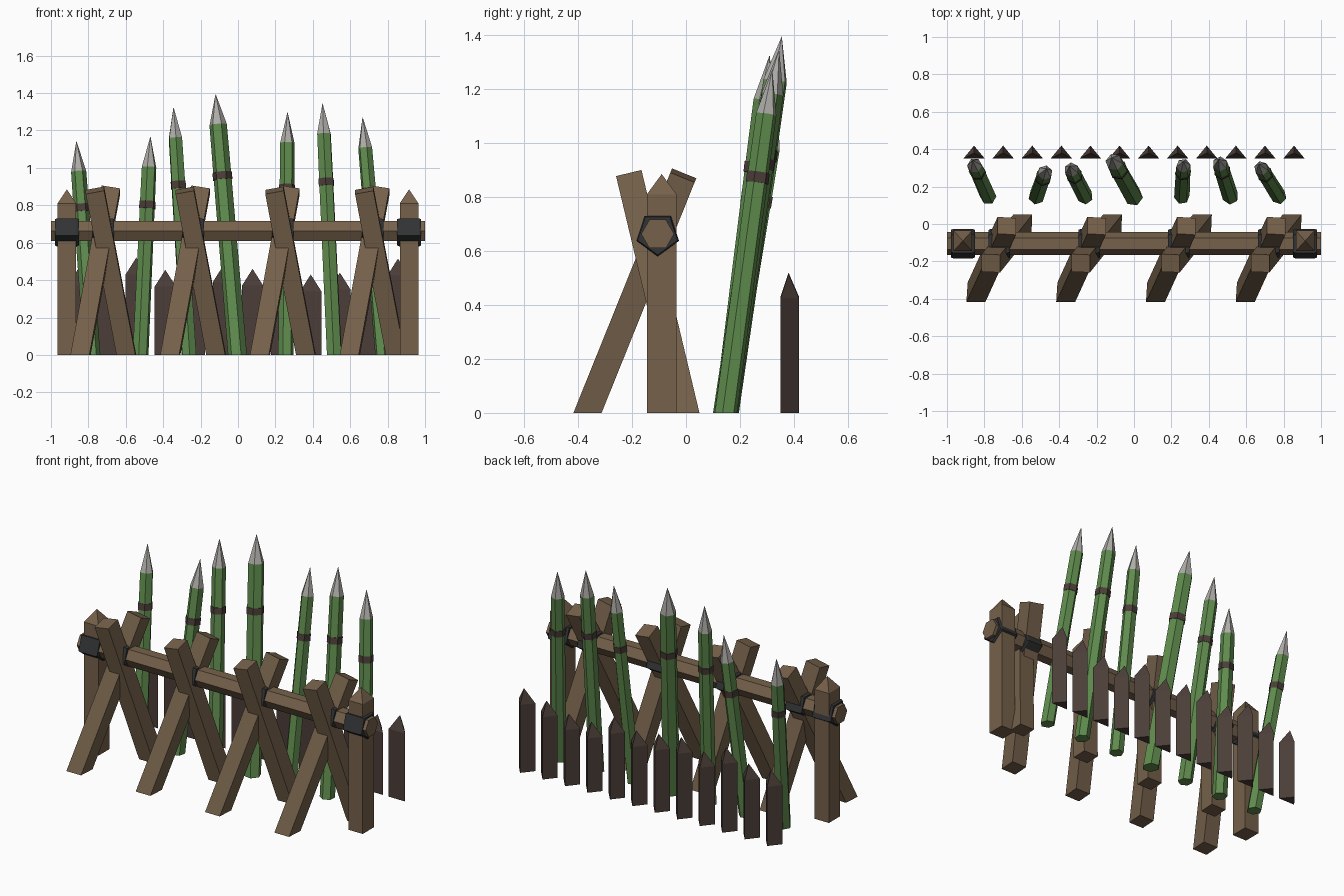
import bpy
import bmesh
from math import sin, cos, pi
from mathutils import Vector

if "Cube" in bpy.data.objects:
    bpy.data.objects.remove(bpy.data.objects["Cube"])


def material(name, rgb):
    m = bpy.data.materials.new(name)
    m.use_nodes = True
    m.diffuse_color = (*rgb, 1)
    m.node_tree.nodes["Principled BSDF"].inputs["Base Color"].default_value = (*rgb, 1)
    return m


WOOD = material("brown wood", (0.18, 0.12, 0.07))
GREEN = material("green bamboo", (0.115, 0.26, 0.075))
GREY = material("grey tip", (0.42, 0.41, 0.385))
IRON = material("black iron", (0.032, 0.033, 0.035))
DARK = material("dark wood", (0.07, 0.047, 0.04))


def loft(name, start, end, section, stations, grounded=False):
    """Sweep a section from start to end; stations are (distance, scale, material).
    A scale of zero closes the shape in a point."""
    start, end = Vector(start), Vector(end)
    d = (end - start).normalized()
    # cross axes kept square to the world as far as the lean allows
    ref = Vector((0, 1, 0)) if abs(d.x) > 0.9 else Vector((1, 0, 0))
    u = (ref - d * ref.dot(d)).normalized()
    v = d.cross(u)
    bm = bmesh.new()
    mats = list(dict.fromkeys(s[2] for s in stations))
    rings = []
    for i, (dist, scale, _) in enumerate(stations):
        centre = start + d * dist
        if scale == 0:
            rings.append([bm.verts.new(centre)])
            continue
        ring = []
        for a, b in section:
            off = (u * a + v * b) * scale
            if grounded and i == 0:          # foot cut level with the ground
                off -= d * (off.z / d.z)
            ring.append(bm.verts.new(centre + off))
        rings.append(ring)
    n = len(section)
    for lower, upper, station in zip(rings, rings[1:], stations):
        for i in range(n):
            j = (i + 1) % n
            corners = [lower[i], lower[j]]
            corners += [upper[0]] if len(upper) == 1 else [upper[j], upper[i]]
            bm.faces.new(corners).material_index = mats.index(station[2])
    bm.faces.new(rings[0][::-1]).material_index = mats.index(stations[0][2])
    if len(rings[-1]) > 1:
        bm.faces.new(rings[-1]).material_index = mats.index(stations[-1][2])
    bmesh.ops.recalc_face_normals(bm, faces=bm.faces)
    mesh = bpy.data.meshes.new(name)
    bm.to_mesh(mesh)
    bm.free()
    for m in mats:
        mesh.materials.append(m)
    ob = bpy.data.objects.new(name, mesh)
    bpy.context.collection.objects.link(ob)
    return ob


def ngon(n, r, turn=0.0):
    return [(r * cos(turn + 2 * pi * i / n), r * sin(turn + 2 * pi * i / n)) for i in range(n)]


def rect(w, h):
    return [(-w / 2, -h / 2), (w / 2, -h / 2), (w / 2, h / 2), (-w / 2, h / 2)]


RAIL_Y, RAIL_Z = -0.105, 0.663


# Six-sided rail along the barricade
loft("rail", (-1, RAIL_Y, RAIL_Z), (1, RAIL_Y, RAIL_Z), ngon(6, 0.061),
     [(0, 1, WOOD), (2, 1, WOOD)])


def iron_band(name, x, length):
    loft(name, (x - length / 2, RAIL_Y, RAIL_Z), (x + length / 2, RAIL_Y, RAIL_Z),
         ngon(5, 0.083, -pi / 2),
         [(0, 0.93, IRON), (0.012, 1, IRON), (length - 0.012, 1, IRON), (length, 0.93, IRON)])


# End posts with pyramid tops, strapped to the rail
for side, label in ((1, "left"), (-1, "right")):
    x = side * 0.915
    loft(label + "_post", (x, -0.09, 0), (x, -0.09, 0.885), rect(0.1, 0.11),
         [(0, 1, WOOD), (0.81, 1, WOOD), (0.885, 0, WOOD)])
    iron_band(label + "_post_band", x, 0.128)

# Four pairs of crossed stakes with a band at each crossing
for k in range(4):
    x = -0.72 + 0.48 * k
    for label, foot, top in (
            ("front_stake", (x - 0.122, -0.365, 0), (x + 0.04, -0.01, 0.88)),
            ("rear_stake", (x + 0.123, 0.0, 0), (x - 0.045, -0.21, 0.88))):
        length = (Vector(top) - Vector(foot)).length
        loft(f"{label}_{k + 1}", foot, top, rect(0.1, 0.097),
             [(0, 1, WOOD), (length, 1, WOOD)], grounded=True)
    iron_band(f"stake_band_{k + 1}", x, 0.115)

# Leaning bamboo spears: tip x, tip y, tip z, radius
SPEARS = [(-0.864, 0.34, 1.145, 0.044), (-0.468, 0.295, 1.17, 0.044),
          (-0.345, 0.31, 1.326, 0.043), (-0.12, 0.355, 1.396, 0.051),
          (0.265, 0.335, 1.3, 0.042), (0.452, 0.345, 1.348, 0.044),
          (0.666, 0.32, 1.273, 0.042)]
for k, (tx, ty, tz, r) in enumerate(SPEARS):
    foot, tip = Vector((-0.78 + 0.259 * k, 0.148, 0)), Vector((tx, ty, tz))
    length = (tip - foot).length
    b = length * 0.685
    loft(f"bamboo_spear_{k + 1}", foot, tip, ngon(6, r, 0.3 * k),
         [(0, 1, GREEN), (b - 0.02, 0.95, GREEN), (b - 0.02, 1.03, DARK),
          (b + 0.02, 1.03, DARK), (b + 0.02, 0.95, GREEN),
          (length - 0.168, 0.92, GREY), (length, 0, GREY)], grounded=True)

# Row of three-sided pickets behind
HEIGHTS = [0.46, 0.46, 0.52, 0.455, 0.5, 0.48, 0.46, 0.5, 0.43, 0.44, 0.48, 0.515]
for k, h in enumerate(HEIGHTS):
    x = -0.855 + 0.1555 * k
    loft(f"picket_{k + 1}", (x, 0.38, 0), (x, 0.38, h),
         [(-0.057, -0.03), (0.057, -0.03), (0, 0.039)],
         [(0, 1, DARK), (h - 0.09, 1, DARK), (h, 0, DARK)])
